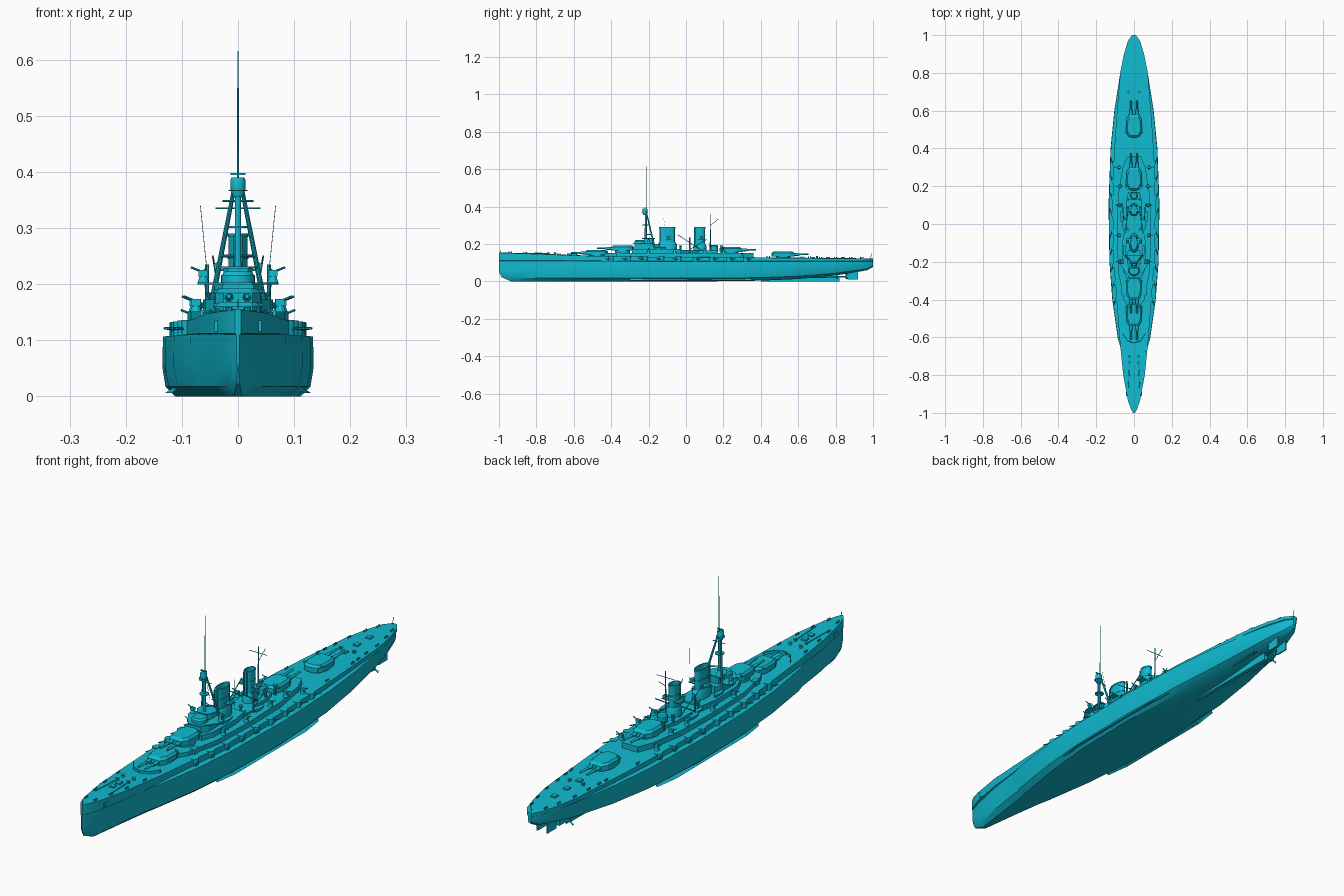
import bpy, bmesh
from math import sin, cos, pi, radians
from mathutils import Vector

paint = bpy.data.materials.new("cyan_paint")
paint.diffuse_color = (0.005, 0.5, 0.64, 1)


def finish(name, bm, smooth=True):
    bmesh.ops.recalc_face_normals(bm, faces=bm.faces)
    me = bpy.data.meshes.new(name)
    bm.to_mesh(me)
    bm.free()
    ob = bpy.data.objects.new(name, me)
    bpy.context.collection.objects.link(ob)
    me.materials.append(paint)
    if smooth:
        bpy.ops.object.select_all(action='DESELECT')
        ob.select_set(True)
        bpy.context.view_layer.objects.active = ob
        bpy.ops.object.shade_smooth_by_angle(angle=radians(30))
    return ob


def loft(name, rings, smooth=True):
    """Skin a list of equal closed rings and cap both ends."""
    bm = bmesh.new()
    vs = [[bm.verts.new(p) for p in r] for r in rings]
    n = len(vs[0])
    for a, b in zip(vs, vs[1:]):
        for i in range(n):
            bm.faces.new((a[i], a[(i + 1) % n], b[(i + 1) % n], b[i]))
    bm.faces.new(vs[0])
    bm.faces.new(vs[-1])
    return finish(name, bm, smooth)


def house(name, half, z0, z1, top=1.0):
    """Deckhouse from a half outline (x, y), mirrored across x."""
    pts = half + [(-x, y) for x, y in reversed(half)]
    cy = sum(y for _, y in pts) / len(pts)
    return loft(name, [[(x, y, z0) for x, y in pts],
                       [(x * top, cy + (y - cy) * top, z1) for x, y in pts]], False)


def drum(name, x, y, rings, n=24, oval=1.0):
    """Upright round or oval body from (radius, z) rings."""
    return loft(name, [[(x + r * cos(2 * pi * i / n), y + r * oval * sin(2 * pi * i / n), z)
                        for i in range(n)] for r, z in rings])


def rod(name, a, b, r, r2=None, n=8):
    a, b = Vector(a), Vector(b)
    q = (b - a).to_track_quat('Z', 'Y')
    return loft(name, [[c + q @ Vector((k * cos(2 * pi * i / n), k * sin(2 * pi * i / n), 0))
                        for i in range(n)] for c, k in ((a, r), (b, r if r2 is None else r2))])


def box(name, x, y, z, sx, sy, sz):
    return loft(name, [[(x + i * sx / 2, y + j * sy / 2, z + k * sz / 2)
                        for i, j in ((-1, -1), (1, -1), (1, 1), (-1, 1))] for k in (-1, 1)], False)


# Hull stations: y, bottom half width, bulge half width, deck half width, keel z, ledge z, deck z
stations = [
    (-1.0, .001, .003, .005, .05, .11, .154), (-.985, .003, .009, .014, .022, .11, .153),
    (-.935, .007, .023, .032, .0, .11, .151), (-.8, .024, .052, .057, .0, .11, .147),
    (-.65, .045, .072, .072, .0, .11, .141), (-.61, .053, .085, .076, .0, .11, .139),
    (-.4, .086, .115, .092, .0, .108, .134), (-.2, .105, .13, .108, .0, .107, .131),
    (.1, .112, .135, .114, .0, .106, .129), (.4, .088, .124, .104, .004, .106, .127),
    (.6, .056, .104, .09, .013, .106, .125), (.8, .032, .073, .073, .032, .106, .123),
    (.9, .02, .05, .053, .048, .106, .122), (.97, .01, .027, .032, .06, .106, .121),
    (1.0, .002, .007, .01, .078, .106, .12)]
rings = []
for y, wb, ww, wd, zb, zl, zd in stations:
    h = [(wb, zb), (wb + (ww - wb) * .75, zb + (zl - zb) * .16), (ww, zb + (zl - zb) * .5),
         (ww * .99, zl), (wd, zl + .002), (wd, zd)]
    rings.append([(0, y, zb)] + [(x, y, z) for x, z in h] + [(0, y, zd + .002)]
                 + [(-x, y, z) for x, z in reversed(h)])
loft("hull", rings)


def deck(y):
    """Deck half width and height at a given y."""
    for a, b in zip(stations, stations[1:]):
        if a[0] <= y <= b[0]:
            t = (y - a[0]) / (b[0] - a[0])
            return a[3] + (b[3] - a[3]) * t, a[6] + (b[6] - a[6]) * t, a[2] + (b[2] - a[2]) * t


# Underwater gear
box("keel_skeg", 0, .61, .015, .016, .42, .03)
for s in (-1, 1):
    box("rudder", s * .022, .892, .034, .006, .055, .045)
    loft("bilge_keel", [[(s * .112, y, .018), (s * (.112 + d), y, .006), (s * .108, y, .014)]
                        for y, d in ((-.3, .004), (-.2, .018), (.25, .018), (.35, .004))], False)
for x, y in ((-.045, .8), (0, .85), (.045, .8)):
    rod("propeller_shaft", (x, .52, .022), (x, y, .024), .004)
    rod("propeller_hub", (x, y, .024), (x, y + .015, .024), .006, .002)
    if x:
        rod("shaft_bracket", (x, y - .02, .024), (x * .6, y - .02, .05), .003)
    for k in range(3):
        a = k * 2 * pi / 3 + pi / 2
        rod("propeller_blade", (x, y + .006, .024),
            (x + .019 * cos(a), y + .009, .024 + .019 * sin(a)), .002, .005, 4)

# Main superstructure layers
house("main_deckhouse", [(.03, -.44), (.055, -.4), (.084, -.25), (.09, -.05), (.085, .15),
                         (.06, .3), (.035, .36)], .12, .151)
house("boat_deck", [(.04, -.29), (.058, -.24), (.062, -.1), (.05, -.03)], .15, .172)
house("funnel_deckhouse", [(.03, -.05), (.042, 0), (.042, .12), (.03, .17)], .15, .165)
house("bridge_base", [(.028, -.275), (.042, -.25), (.042, -.17), (.03, -.14)], .17, .2)
house("bridge_platform", [(.025, -.285), (.05, -.25), (.072, -.215), (.072, -.19), (.035, -.17)], .199, .203)
drum("conning_tower", 0, -.245, [(.03, .17), (.03, .215), (.024, .222)])
house("chart_house", [(.018, -.225), (.026, -.21), (.026, -.17)], .2, .228)
house("upper_platform", [(.02, -.235), (.036, -.21), (.036, -.165)], .228, .231)
drum("aft_conning_tower", 0, .15, [(.02, .16), (.02, .19), (.015, .196)], 16)


# Main gun turrets: y, roof z, facing direction
def turret(y, z, d):
    drum("barbette", 0, y, [(.04, .12), (.04, z - .026)], 32)
    body = [(.026, .06), (.04, .035), (.042, -.03), (.03, -.055), (.014, -.062)]
    house("turret_body", [(x, y + d * v) for x, v in body], z - .028, z - .008, 1)
    house("turret_roof", [(x, y + d * v) for x, v in body], z - .008, z, .82)
    rod("rangefinder", (-.044, y - d * .038, z - .006), (.044, y - d * .038, z - .006), .004)
    for s in (-1, 1):
        rod("main_gun", (s * .016, y + d * .05, z - .016), (s * .016, y + d * .135, z - .014), .0062, .004, 12)
        rod("gun_sleeve", (s * .016, y + d * .05, z - .016), (s * .016, y + d * .085, z - .0155), .008, .007, 12)


for t in ((-.48, .168, -1), (-.34, .192, -1), (.24, .184, 1), (.52, .16, 1)):
    turret(*t)

# Funnels with open tops
for y, r, oval, base in ((-.1, .017, 2.35, .2), (.075, .017, 1.55, .19)):
    drum("funnel", 0, y, [(r, .15), (r, .284), (r * 1.08, .284), (r * 1.08, .29),
                          (r * .88, .29), (r * .88, .25)], 28, oval)
    drum("funnel_jacket", 0, y, [(r * 1.5, .15), (r * 1.5, base), (r * 1.2, base + .012)], 28, oval * .85)
    drum("funnel_band", 0, y, [(r * 1.08, .245), (r * 1.08, .249)], 28, oval)
    for s in (-1, 1):
        rod("steam_pipe", (s * r * .4, y - r * oval - .003, .16), (s * r * .4, y - r * oval - .003, .287), .0025)
    box("searchlight_platform", 0, y + r * oval * .2, .225, .085, .03, .003)
    for s in (-1, 1):
        rod("searchlight", (s * .036, y, .232), (s * .036, y + .014, .232), .007, n=12)

# Tripod foremast with spotting top
rod("foremast", (0, -.215, .2), (0, -.215, .39), .006, .005, 12)
for s in (-1, 1):
    rod("tripod_leg", (s * .046, -.165, .17), (s * .007, -.212, .37), .005, .0035, 10)
    rod("tripod_brace", (s * .03, -.186, .25), (0, -.215, .25), .0025)
    rod("halyard", (s * .055, -.1, .22), (s * .067, -.12, .34), .0006, n=4)
drum("spotting_top", 0, -.22, [(.009, .355), (.013, .368), (.013, .386), (.011, .39)], 16)
drum("lookout_ring", 0, -.22, [(.017, .366), (.017, .368)], 16)
drum("mast_platform", 0, -.215, [(.018, .3), (.018, .303)], 16)
box("spotting_rangefinder", 0, -.22, .396, .026, .005, .004)
rod("pole_mast", (0, -.21, .38), (0, -.21, .615), .0022, .001)
rod("fore_yard", (-.028, -.21, .348), (.028, -.21, .348), .0015)

# Mainmast, gaff and boat derricks
rod("mainmast", (0, .13, .16), (0, .13, .36), .0035, .0015)
rod("main_yard", (-.04, .13, .335), (.04, .13, .335), .0012)
rod("gaff", (0, .13, .3), (0, .175, .335), .0012)
for s in (-1, 1):
    rod("derrick", (s * .03, .085, .165), (s * .045, -.045, .25), .0022, .0015)
    rod("crane_post", (s * .055, .02, .15), (s * .055, .02, .235), .0035)
    rod("crane_arm", (s * .055, .02, .17), (s * .06, .11, .225), .002)

# Secondary guns in sponsons along both sides
for y in (-.4, -.31, -.22, -.13, -.04, .05, .14, .23, .32):
    w, z, ww = deck(y)
    d = -.6 if y < 0 else .6
    for s in (-1, 1):
        drum("casemate", s * (w - .006), y, [(.015, .106), (.015, z + .002)], 14)
        rod("casemate_gun", (s * (w + .004), y, .12), (s * (w + .018), y + d * .055, .121), .003, .002)

# Anti-aircraft guns with shields on the upper deck
for x, y, z in ((.075, -.2, .151), (.078, -.06, .151), (.074, .1, .151), (.074, .2, .151),
                (.08, .3, .127), (.062, -.2, .203)):
    for s in (-1, 1):
        drum("light_gun_mount", s * x, y, [(.01, z), (.006, z + .012)], 10)
        box("light_gun_shield", s * x, y, z + .016, .016, .012, .012)
        rod("light_gun", (s * x, y, z + .018), (s * (x + .022), y, z + .027), .002)

# Ship's boats, ventilators and lockers
for s in (-1, 1):
    for x, y, l in ((.052, -.0, .075), (.066, .04, .06), (.05, -.14, .06)):
        z = .176 if y < -.05 else .158
        loft("boat", [[(s * x - w, y + t * l, z + .009), (s * x, y + t * l, z - .006 * k),
                       (s * x + w, y + t * l, z + .009)]
                      for t, w, k in ((-.5, .001, -.5), (-.25, .008, 1), (.25, .009, 1), (.5, .004, 0))])
    for y in (-.03, .13, .19):
        drum("ventilator", s * .033, y, [(.005, .15), (.005, .185), (.008, .187), (.008, .193)], 10)
    box("deck_locker", s * .058, -.36, .144, .02, .03, .02)

# Breakwater, capstans, chains, hatches, bollards, staffs
for s in (-1, 1):
    loft("breakwater", [[(s * x, y, .135), (s * x, y + .006, .135), (s * x, y + .006, .15), (s * x, y, .15)]
                        for x, y in ((0, -.635), (.035, -.62), (.06, -.585))], False)
    for y in (-.7, -.735):
        drum("capstan", s * .024, y, [(.007, .142), (.005, .15), (.008, .154)], 12)
    rod("anchor_chain", (s * .024, -.73, .149), (s * .03, -.87, .15), .002)
    w = deck(-.9)[0]
    box("anchor", s * (w - .004), -.9, .125, .014, .022, .02)
    for y in (-.94, -.86, -.78, -.68, .44, .62, .66, .72, .8, .88, .94):
        w, z, _ = deck(y)
        for k in (-.006, .006):
            drum("bollard", s * (w - .01), y + k, [(.003, z - .002), (.003, z + .008)], 8)
    drum("stern_vent", s * .03, .7, [(.006, .12), (.006, .135)], 10)
for y in (-.8, -.76, .68, .76, .84):
    box("hatch", 0, y, deck(y)[1] + .003, .02, .022, .009)
rod("jackstaff", (0, -.99, .15), (0, -.995, .172), .0012)
rod("ensign_staff", (0, .985, .12), (0, .995, .15), .0012)
